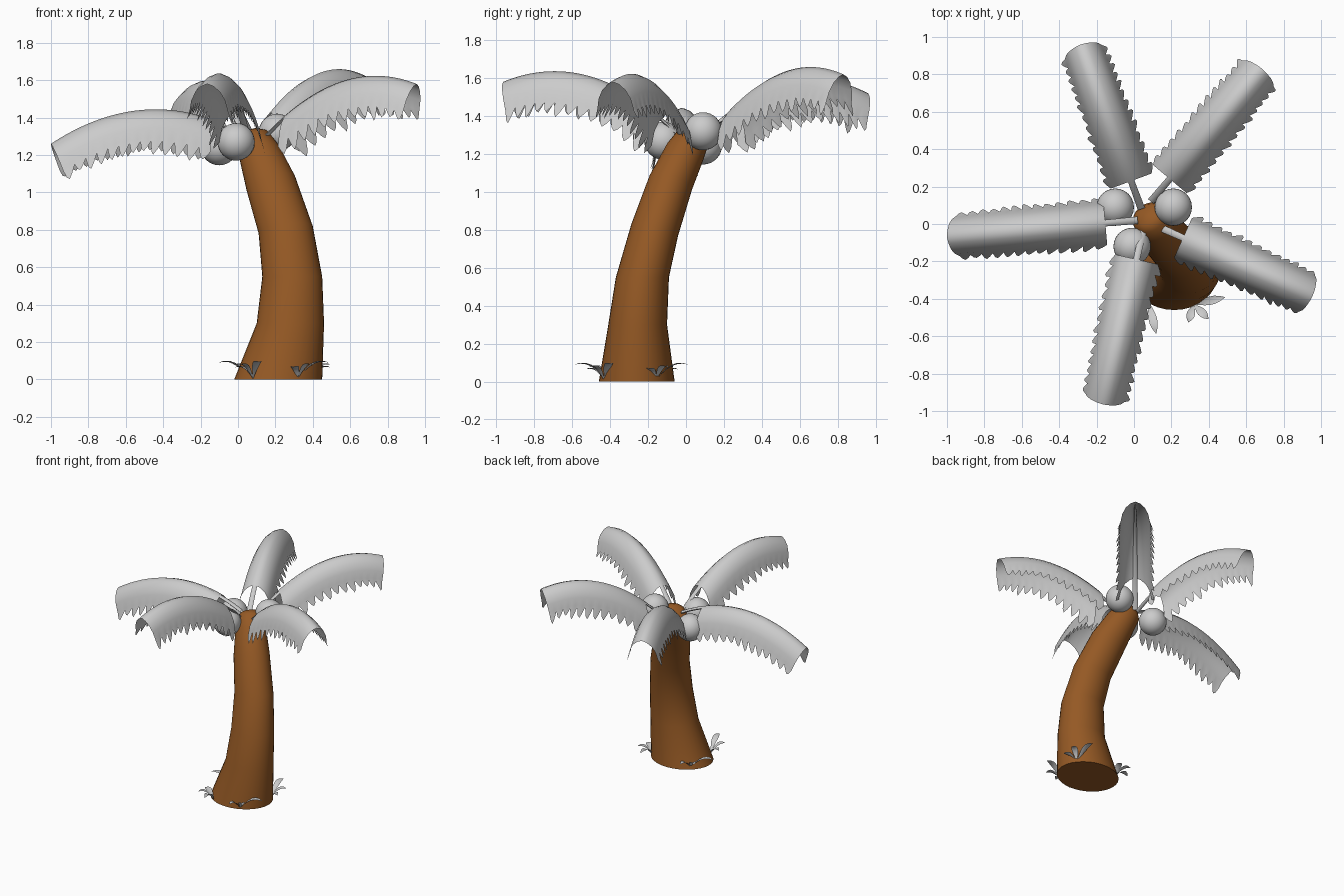
import bpy, bmesh, math, random
from mathutils import Vector, Matrix

if "Cube" in bpy.data.objects:
    bpy.data.objects.remove(bpy.data.objects["Cube"])

random.seed(4)
UP = Vector((0, 0, 1))


def finish(name, bm, mat=None, angle=50):
    bmesh.ops.recalc_face_normals(bm, faces=bm.faces)
    mesh = bpy.data.meshes.new(name)
    bm.to_mesh(mesh)
    bm.free()
    ob = bpy.data.objects.new(name, mesh)
    bpy.context.collection.objects.link(ob)
    if mat:
        mesh.materials.append(mat)
    bpy.ops.object.select_all(action='DESELECT')
    ob.select_set(True)
    bpy.context.view_layer.objects.active = ob
    bpy.ops.object.shade_smooth_by_angle(angle=math.radians(angle))
    return ob


def skin(bm, rows, closed=False):
    """Join equal-length rows of points with quads."""
    vs = [[bm.verts.new(p) for p in r] for r in rows]
    n = len(vs[0])
    for a, b in zip(vs, vs[1:]):
        for i in range(n if closed else n - 1):
            j = (i + 1) % n
            bm.faces.new((a[i], a[j], b[j], b[i]))
    return vs


# Trunk: leaning, tapering tube (centre x, y, z, radius x, radius y)
brown = bpy.data.materials.new("bark")
brown.diffuse_color = (0.3, 0.1, 0.018, 1)
brown.use_nodes = True
brown.node_tree.nodes["Principled BSDF"].inputs["Base Color"].default_value = brown.diffuse_color
rings = [(.215, -.26, 0, .235, .2), (.28, -.255, .3, .18, .155),
         (.29, -.23, .55, .16, .14), (.255, -.165, .8, .146, .127),
         (.175, -.08, 1.05, .135, .118), (.115, -.005, 1.21, .112, .105),
         (.08, .035, 1.28, .095, .09), (.065, .05, 1.305, .06, .06)]
rows = []
for i, (x, y, z, rx, ry) in enumerate(rings):
    c = Vector((x, y, z))
    rot = Matrix.Identity(3)
    if i > 2:
        d = c - Vector(rings[i - 1][:3])
        rot = UP.rotation_difference(d).to_matrix()
    rows.append([c + rot @ Vector((rx * math.cos(a), ry * math.sin(a), 0))
                 for a in (k * math.tau / 32 for k in range(32))])
bm = bmesh.new()
vs = skin(bm, rows, True)
bm.faces.new(vs[0])
bm.faces.new(vs[-1])
finish("trunk", bm, brown)

# Coconuts
for i, c in enumerate([(-.01, -.12, 1.27), (-.1, .09, 1.245), (.21, .09, 1.32)]):
    bm = bmesh.new()
    bmesh.ops.create_uvsphere(bm, u_segments=24, v_segments=16, radius=.1,
                              matrix=Matrix.Translation(c))
    finish(f"coconut_{i + 1}", bm)


# Fronds: arched folded leaf with a toothed hem, on a thin stalk
def frond(name, start, end, z0, a, b, teeth=13, t0=.17):
    s, e = Vector((*start, 0)), Vector((*end, 0))
    length = (e - s).length
    fwd = (e - s).normalized()
    side = Vector((-fwd.y, fwd.x, 0))

    def ridge(t):
        return s.lerp(e, t) + UP * (z0 + a * t + b * t * t)

    n = teeth * 4
    jag = {k: [random.uniform(.7, 1.2) for _ in range(teeth + 1)] for k in (-1, 1)}
    rows = []
    for i in range(n + 1):
        t = t0 + (1 - t0) * i / n
        slope = .6 * min(0, (a + 2 * b * t) / length)
        down = Vector((fwd.x * slope, fwd.y * slope, -1)).normalized()
        w = 1.06 - .1 * i / n
        p = ridge(t)

        def half(k):
            depth = .065 * (0, .6, 1, .75)[i % 4] * jag[k][i // 4]
            pts = [(.035, .014), (.07, .046), (.096, .095), (.108, .15)]
            pts.append((.11 + .38 * depth, .165 + depth))
            out = [p + side * k * x * w + down * y * w for x, y in pts]
            out[-1] += fwd * depth * .3
            return out
        rows.append(half(-1)[::-1] + [p] + half(1))
    bm = bmesh.new()
    skin(bm, rows)
    # stalk, running on as a midrib under the leaf
    rows = []
    for i in range(17):
        t = i / 17
        r = .02 - .015 * t
        c = ridge(t) - UP * .012
        rows.append([c + side * r * math.cos(q) + UP * r * .6 * math.sin(q)
                     for q in (k * math.tau / 6 for k in range(6))])
    skin(bm, rows, True)
    finish(name, bm)


frond("frond_left", (.02, .02), (-1, -.07), 1.32, .55, -.61)
frond("frond_back", (.04, .08), (-.285, .96), 1.29, .92, -.69)
frond("frond_back_right", (.09, .12), (.685, .83), 1.28, 1.0, -.66)
frond("frond_right", (.12, -.01), (.955, -.385), 1.28, .93, -.63)
frond("frond_front", (.05, -.03), (-.165, -.965), 1.3, .95, -.67)


# Grass tufts round the foot: three curling blades each
def tuft(name, x, y, heading):
    bm = bmesh.new()
    for turn, reach, h in ((-62, .1, .07), (0, .11, .085), (58, .17, .1)):
        q = math.radians(heading + turn)
        f = Vector((math.cos(q), math.sin(q), 0))
        sd = Vector((-f.y, f.x, 0))
        rows = []
        for i in range(7):
            t = i / 6
            p = Vector((x, y, .005)) + f * reach * t + UP * h * (2.2 * t - 1.35 * t * t)
            w = .003 + .02 * math.sin(math.pi * t ** 1.2) if i < 6 else .001
            rows.append([p - sd * w + UP * w * .3, p, p + sd * w + UP * w * .3])
        skin(bm, rows)
    finish(name, bm)


tuft("grass_front_left", .08, -.42, 225)
tuft("grass_front_right", .32, -.43, -45)
tuft("grass_right", .4, -.16, 35)
tuft("grass_back_left", .06, -.14, 140)
